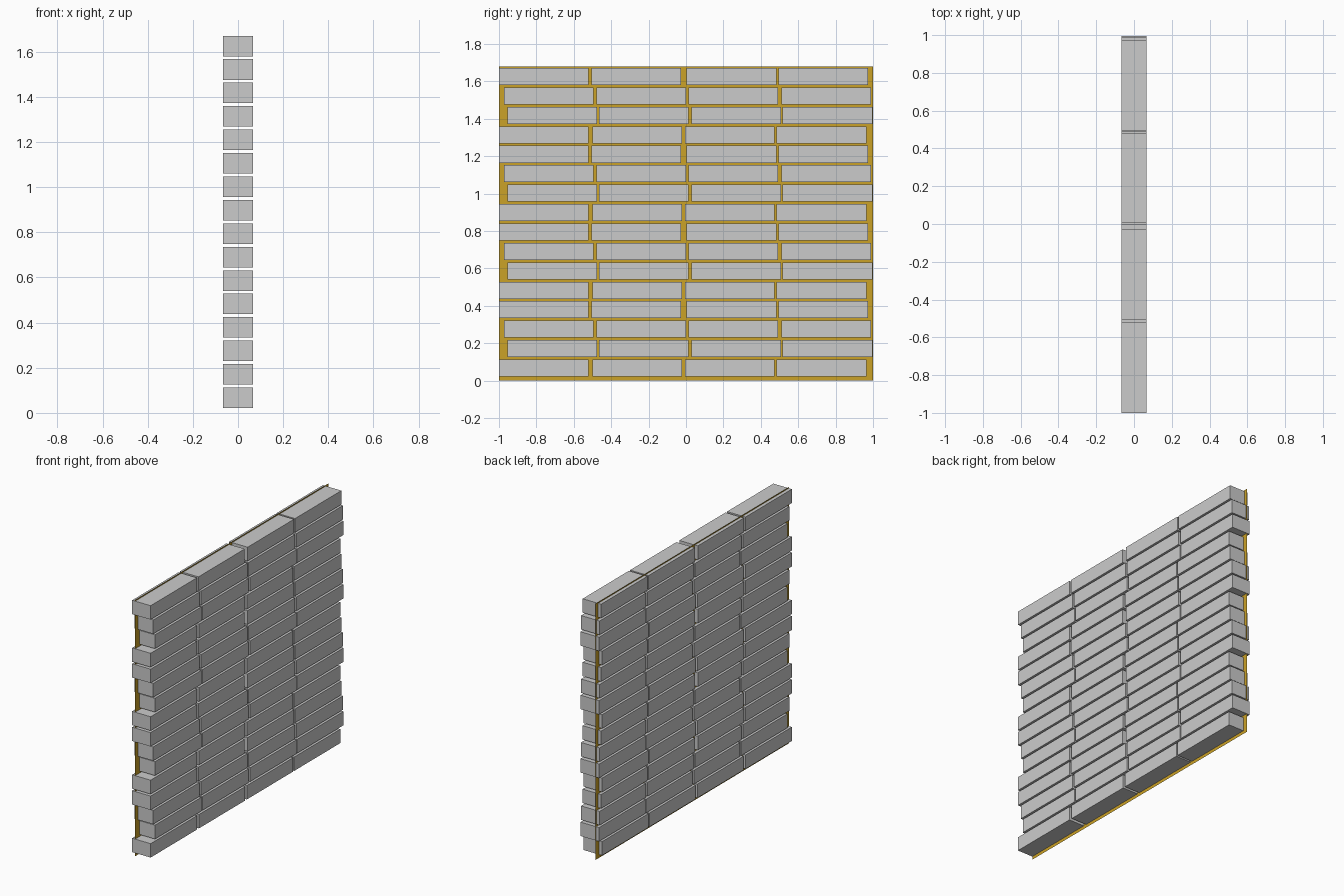
import bpy

if "Cube" in bpy.data.objects:
    bpy.data.objects.remove(bpy.data.objects["Cube"])

BRICK = (0.134, 0.479, 0.091)      # depth, length, height
ROWS, STEP, FIRST_Z = 16, 0.1039, 0.0215
WALL_H = 1.678

# start of each brick along y for the four repeating courses
COURSES = [
    (-1.000, -0.500, -0.005, 0.485),
    (-0.955, -0.465, 0.030, 0.517),
    (-0.973, -0.478, 0.013, 0.511),
    (-1.000, -0.505, 0.004, 0.495),
]


def box_mesh(name, size):
    x, y, z = (s / 2 for s in size)
    verts = [(sx * x, sy * y, sz * z) for sx in (-1, 1) for sy in (-1, 1) for sz in (-1, 1)]
    faces = [(0, 1, 3, 2), (4, 6, 7, 5), (0, 4, 5, 1), (2, 3, 7, 6), (0, 2, 6, 4), (1, 5, 7, 3)]
    mesh = bpy.data.meshes.new(name)
    mesh.from_pydata(verts, [], faces)
    return mesh


def add(name, mesh, loc=(0, 0, 0)):
    ob = bpy.data.objects.new(name, mesh)
    ob.location = loc
    bpy.context.collection.objects.link(ob)
    return ob


# bricks, laid course by course
brick = box_mesh("brick", BRICK)
for row in range(ROWS):
    z = FIRST_Z + row * STEP + BRICK[2] / 2
    for i, y in enumerate(COURSES[row % 4]):
        add(f"brick_{row + 1}_{i + 1}", brick, (0, y + BRICK[1] / 2, z))

# mortar sheet behind the joints
sheet = bpy.data.meshes.new("mortar_sheet")
sheet.from_pydata([(0, -1, 0), (0, 1, 0), (0, 1, WALL_H), (0, -1, WALL_H)], [], [(0, 1, 2, 3)])
mat = bpy.data.materials.new("mortar")
mat.diffuse_color = (0.6, 0.36, 0.02, 1)
mat.use_nodes = True
mat.node_tree.nodes["Principled BSDF"].inputs["Base Color"].default_value = mat.diffuse_color
sheet.materials.append(mat)
add("mortar_sheet", sheet, (-0.045, 0, 0))
